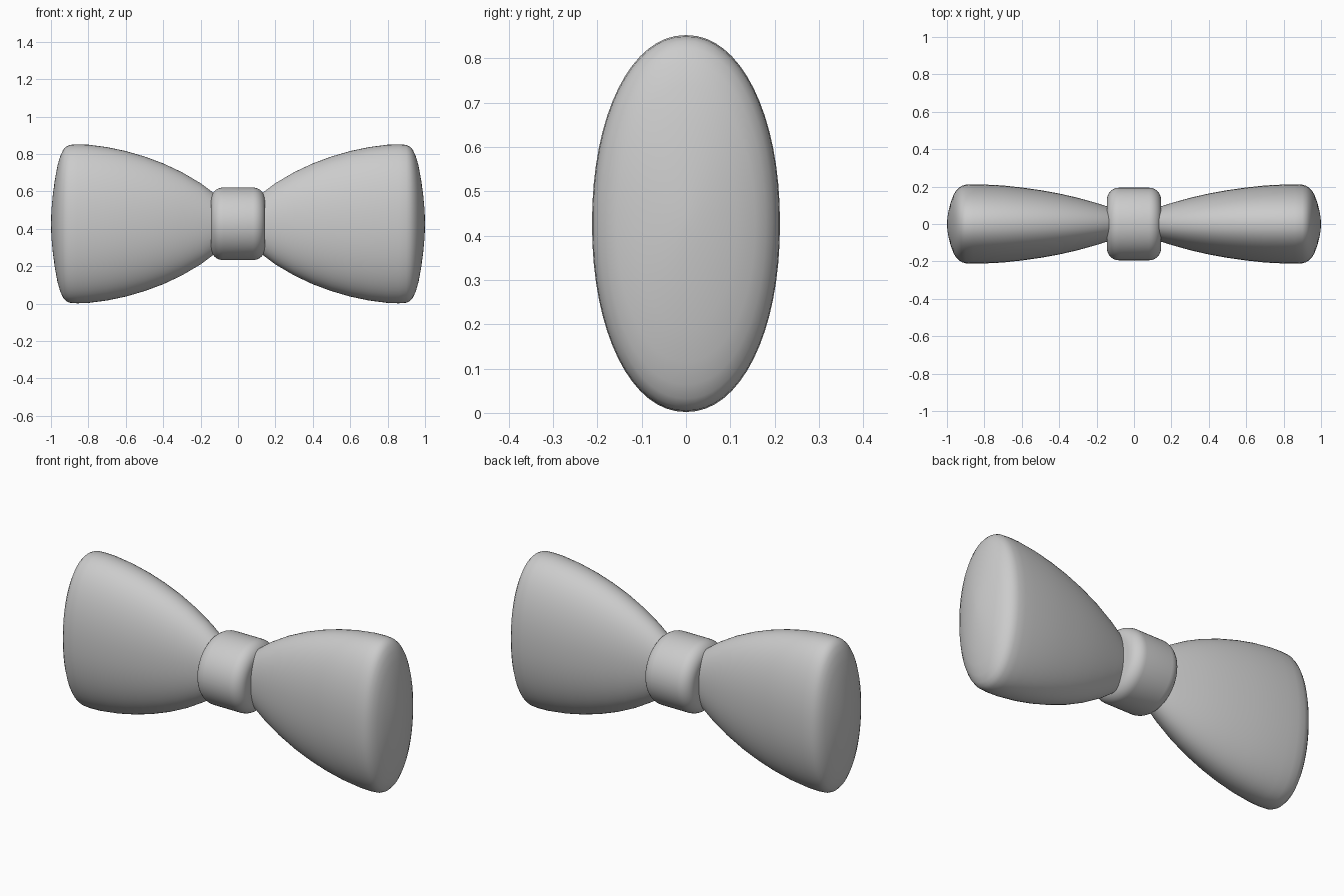
import bpy, bmesh, math

if "Cube" in bpy.data.objects:
    bpy.data.objects.remove(bpy.data.objects["Cube"])

CZ = 0.427  # height of the long axis


def loft(name, sections, power=2.0, sides=64, side=1):
    """Skin oval sections (x, half depth y, half height z) along x and cap the ends."""
    bm = bmesh.new()
    rings = []
    for x, hy, hz in sections:
        ring = []
        for i in range(sides):
            a = 2 * math.pi * i / sides
            c, s = math.cos(a), math.sin(a)
            y = math.copysign(abs(c) ** (2 / power), c) * hy
            z = math.copysign(abs(s) ** (2 / power), s) * hz
            ring.append(bm.verts.new((side * x, y, CZ + z)))
        rings.append(ring)
    for r0, r1 in zip(rings, rings[1:]):
        for i in range(sides):
            j = (i + 1) % sides
            bm.faces.new((r0[i], r0[j], r1[j], r1[i]))
    bm.faces.new(rings[0])
    bm.faces.new(rings[-1])
    bmesh.ops.recalc_face_normals(bm, faces=bm.faces)
    mesh = bpy.data.meshes.new(name)
    bm.to_mesh(mesh)
    bm.free()
    obj = bpy.data.objects.new(name, mesh)
    bpy.context.collection.objects.link(obj)
    bpy.ops.object.select_all(action='DESELECT')
    obj.select_set(True)
    bpy.context.view_layer.objects.active = obj
    bpy.ops.object.shade_smooth_by_angle(angle=math.radians(50))
    return obj


# Flaring bow wings with softly domed outer ends
wing = [
    (0.08, 0.072, 0.120), (0.13, 0.090, 0.165), (0.20, 0.112, 0.217),
    (0.30, 0.140, 0.276), (0.40, 0.163, 0.323), (0.50, 0.181, 0.360),
    (0.60, 0.195, 0.389), (0.70, 0.206, 0.410), (0.80, 0.211, 0.423),
    (0.86, 0.212, 0.425), (0.90, 0.210, 0.422), (0.92, 0.204, 0.412),
    (0.935, 0.195, 0.395), (0.95, 0.180, 0.363), (0.965, 0.156, 0.312),
    (0.98, 0.115, 0.230), (0.99, 0.078, 0.155), (0.997, 0.040, 0.080),
    (1.0, 0.008, 0.016),
]
for label, side in (("left_wing", -1), ("right_wing", 1)):
    loft(label, wing, power=2.1, side=side)

# Round centre knot with rounded rims
half, radius, rim = 0.145, 0.194, 0.065
right = []
for k in range(9):
    a = math.pi / 2 * (1 - k / 8)
    r = radius - rim + rim * math.sin(a)
    right.append((half - rim + rim * math.cos(a), r, r))
left = [(-x, y, z) for x, y, z in reversed(right)]
loft("centre_knot", left + right)
